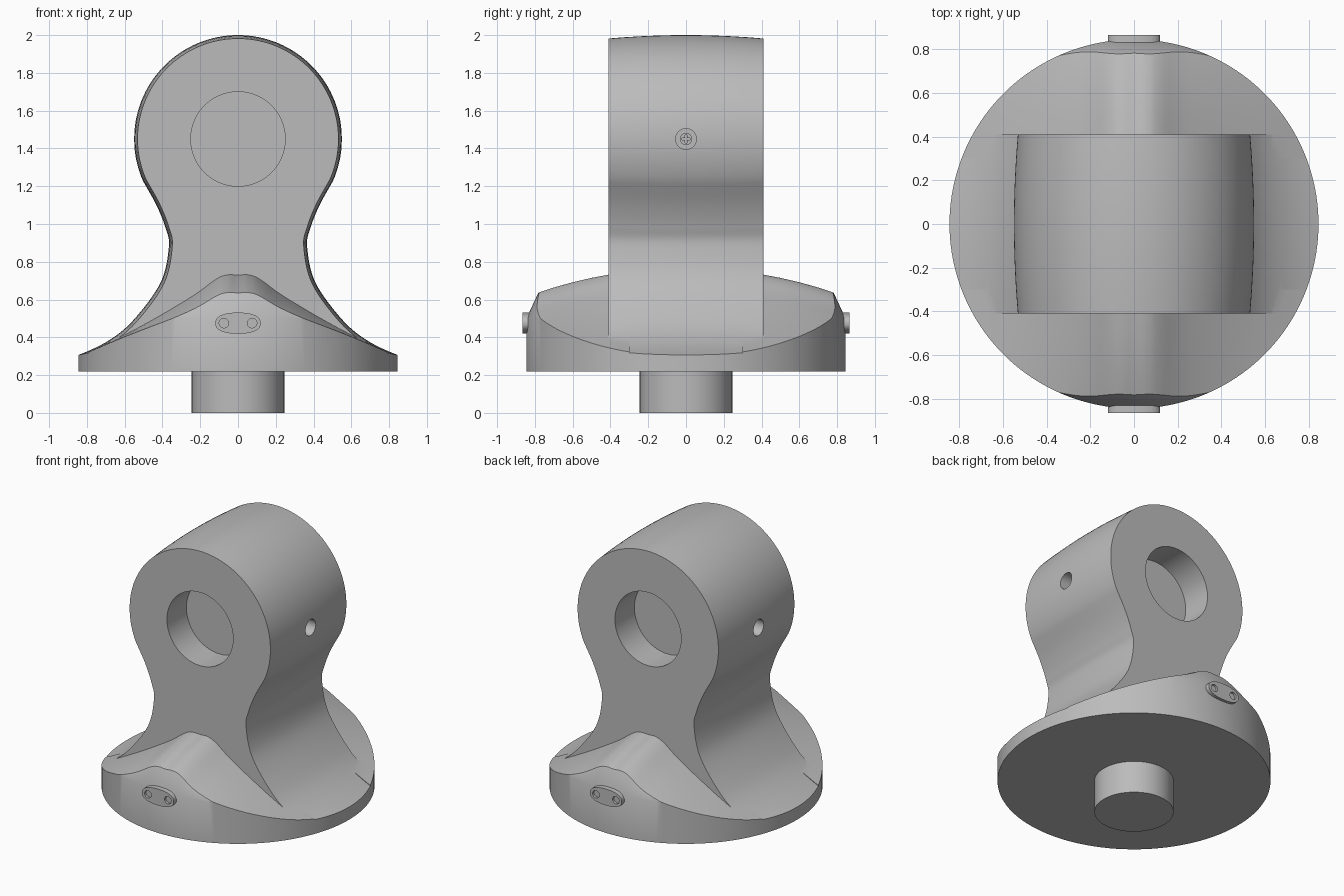
import bpy, bmesh, math
from mathutils import Vector, Matrix

cube = bpy.data.objects.get("Cube")
if cube:
    bpy.data.objects.remove(cube)

# One plain grey for everything
grey = bpy.data.materials.new("plain grey")
grey.use_nodes = True
tone = (0.5, 0.5, 0.5, 1)
grey.diffuse_color = tone
grey.node_tree.nodes["Principled BSDF"].inputs["Base Color"].default_value = tone

WALL = 0.845      # base radius
HALF = 0.41       # half thickness of the upright
EYE = 1.45        # height of the bore


def finish(name, bm):
    bmesh.ops.recalc_face_normals(bm, faces=bm.faces)
    mesh = bpy.data.meshes.new(name)
    bm.to_mesh(mesh)
    bm.free()
    obj = bpy.data.objects.new(name, mesh)
    bpy.context.collection.objects.link(obj)
    mesh.materials.append(grey)
    return obj


def loft(name, rings):
    """Skin a list of equal-length closed rings and cap both ends."""
    bm = bmesh.new()
    rows = [[bm.verts.new(p) for p in ring] for ring in rings]
    n = len(rows[0])
    for a, b in zip(rows, rows[1:]):
        for i in range(n):
            j = (i + 1) % n
            bm.faces.new((a[i], a[j], b[j], b[i]))
    bm.faces.new(rows[0])
    bm.faces.new(rows[-1])
    return finish(name, bm)


def circle(r, z, n=128):
    return [(r * math.cos(math.tau * i / n), r * math.sin(math.tau * i / n), z) for i in range(n)]


def rod(name, r, start, end, n=64):
    """Cylinder between two points."""
    start, end = Vector(start), Vector(end)
    axis = end - start
    obj = loft(name, [circle(r, 0, n), circle(r, axis.length, n)])
    obj.data.transform(Matrix.Translation(start) @ axis.to_track_quat("Z", "Y").to_matrix().to_4x4())
    return obj


def boolean(obj, other, operation):
    mod = obj.modifiers.new(operation.lower(), "BOOLEAN")
    mod.operation, mod.object, mod.solver = operation, other, "EXACT"
    bpy.context.view_layer.objects.active = obj
    bpy.ops.object.modifier_apply(modifier=mod.name)
    bpy.data.objects.remove(other)


def smooth(points, steps=8):
    """Curve through all the points."""
    p = [Vector(q) for q in points]
    p = [2 * p[0] - p[1]] + p + [2 * p[-1] - p[-2]]
    out = []
    for a, b, c, d in zip(p, p[1:], p[2:], p[3:]):
        for k in range(steps):
            t = k / steps
            out.append(0.5 * (2 * b + (c - a) * t + (2 * a - 5 * b + 4 * c - d) * t * t
                              + (3 * b - a - 3 * c + d) * t ** 3))
    return out + [p[-2]]


def mirrored(half):
    """Complete a right-hand outline whose first point lies on the middle."""
    return [Vector((-p.x, p.y)) for p in reversed(half[1:])] + half


# Upright: round head, narrow waist and flared foot, slightly crowned
head = [Vector((0.55 * math.sin(a), EYE + 0.55 * math.cos(a)))
        for a in (math.radians(114) * i / 40 for i in range(40))]
flank = smooth([(.502, 1.226), (.432, 1.1), (.384, .98), (.366, .88), (.41, .69),
                (.555, .49), (.69, .38), (.85, .305), (.96, .28)])
outline = mirrored(head + flank)


def crowned(y):
    inset = 0.018 * (y / HALF) ** 2
    ring = []
    for i, p in enumerate(outline):
        d = outline[min(i + 1, len(outline) - 1)] - outline[max(i - 1, 0)]
        q = p + Vector((d.y, -d.x)).normalized() * inset
        ring.append((q.x, y, q.y))
    return ring + [(0.96, y, 0.12), (-0.96, y, 0.12)]


upright = loft("mount_body", [crowned(HALF * k / 5) for k in range(-5, 6)])

# Ridged shoulders at front and back, sinking towards the rim
FLOOR = 0.305
ridge = mirrored(smooth([(0, .73), (.06, .73), (.12, .705), (.25, .612), (.52, .455),
                         (.8, .318), (.96, .28)]))
for side in (-1, 1):
    rings = []
    for y, top in ((.3, .75), (.41, .73), (.5, .713), (.6, .69), (.7, .662), (.78, .636), (.95, .575)):
        k = (top - FLOOR) / (0.73 - FLOOR)
        ring = [(p.x, side * y, FLOOR + (p.y - FLOOR) * k) for p in ridge]
        rings.append(ring + [(0.96, side * y, 0.1), (-0.96, side * y, 0.1)])
    boolean(upright, loft("shoulder", rings), "UNION")

# Trim everything to the round base with its tapered upper wall
trim = loft("trim", [circle(r, z, 160) for r, z in
                     ((WALL, .22), (WALL, .5), (.78, .64), (.78, 2.2))])
boolean(upright, trim, "INTERSECT")

# Blind bores on both faces and screw pockets on both flanks
for side in (-1, 1):
    boolean(upright, rod("bore", .25, (0, side * .2, EYE), (0, side * .6, EYE), 96), "DIFFERENCE")
    boolean(upright, rod("pocket", .055, (side * .45, 0, EYE), (side * .7, 0, EYE), 32), "DIFFERENCE")

parts = [upright, rod("stem", .245, (0, 0, 0), (0, 0, .23), 96)]

for side, tag in ((-1, "right"), (1, "left")):
    # Cross-head screw inside each pocket
    screw = rod(tag + "_screw", .032, (side * .44, 0, EYE), (side * .48, 0, EYE), 32)
    for size in ((.03, .04, .008), (.03, .008, .04)):
        bm = bmesh.new()
        bmesh.ops.create_cube(bm, size=1)
        bmesh.ops.scale(bm, vec=size, verts=bm.verts)
        bmesh.ops.translate(bm, vec=(side * .485, 0, EYE), verts=bm.verts)
        boolean(screw, finish("slot", bm), "DIFFERENCE")
    parts.append(screw)

for side, tag in ((-1, "front"), (1, "back")):
    # Rounded oval plate with two screw holes
    oval = []
    for i in range(64):
        a = math.tau * i / 64
        c, s = math.cos(a), math.sin(a)
        oval.append((math.copysign(abs(c) ** 0.85, c) * .12, math.copysign(abs(s) ** 0.85, s) * .056 + .475))
    plate = loft(tag + "_plate", [[(x, side * y, z) for x, z in oval] for y in (.8, .865)])
    for x in (-.075, .075):
        boolean(plate, rod("hole", .025, (x, side * .85, .475), (x, side * .9, .475), 24), "DIFFERENCE")
    parts.append(plate)

# Smooth shading with crisp edges
for obj in parts:
    bpy.ops.object.select_all(action="DESELECT")
    obj.select_set(True)
    bpy.context.view_layer.objects.active = obj
    bpy.ops.object.shade_smooth_by_angle(angle=math.radians(25))
